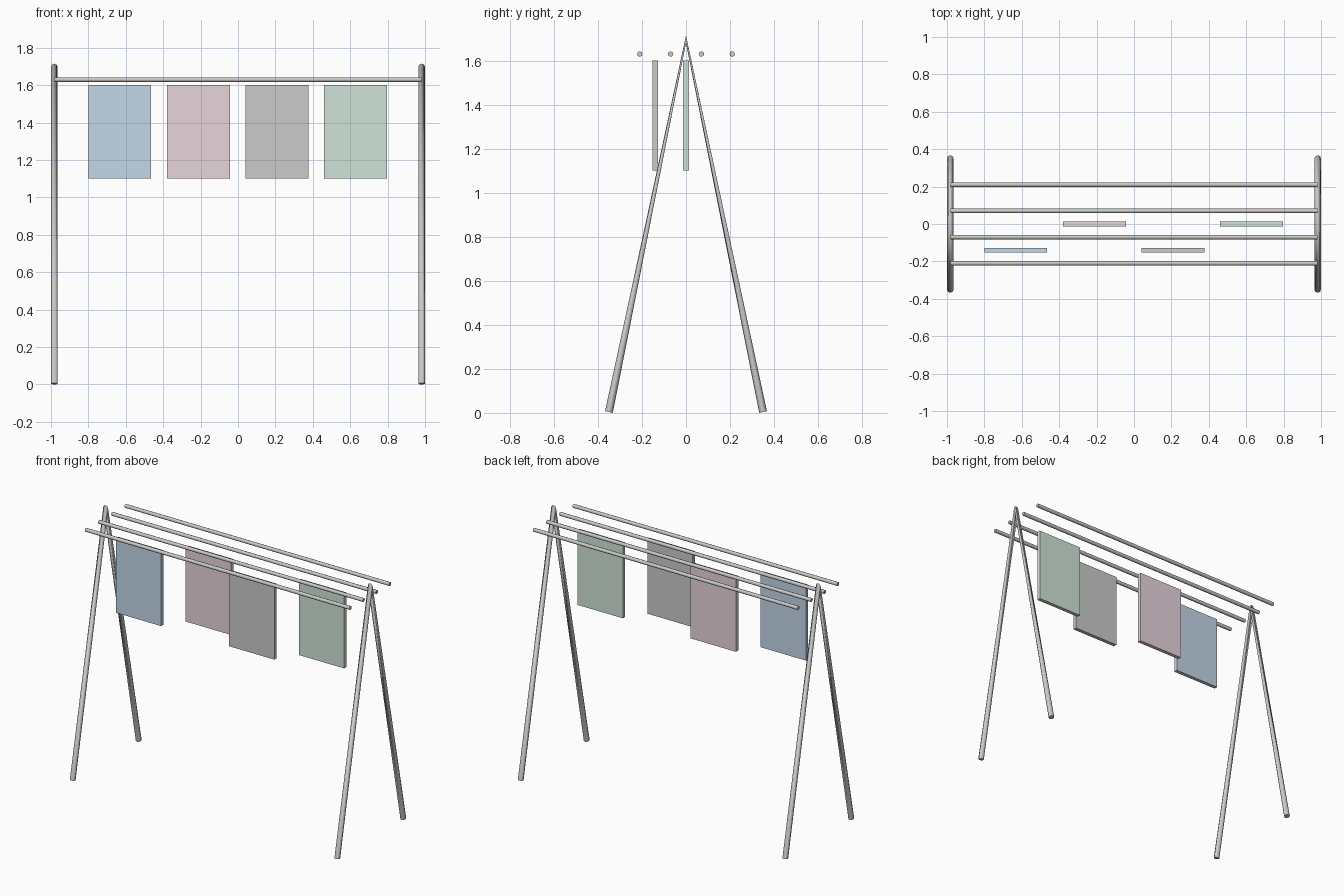
import bpy

if "Cube" in bpy.data.objects:
    bpy.data.objects.remove(bpy.data.objects["Cube"])


def tube(name, points, radius):
    """Octagonal tube swept along a polyline, with closed ends."""
    cu = bpy.data.curves.new(name, 'CURVE')
    cu.dimensions = '3D'
    cu.bevel_depth = radius
    cu.bevel_resolution = 2
    cu.use_fill_caps = True
    sp = cu.splines.new('POLY')
    sp.points.add(len(points) - 1)
    for p, co in zip(sp.points, points):
        p.co = (*co, 1)
    ob = bpy.data.objects.new(name, cu)
    bpy.context.collection.objects.link(ob)
    return ob


def cloth(name, x, y, color):
    """Thin hanging panel, optionally coloured."""
    bpy.ops.mesh.primitive_cube_add(size=1, location=(x, y, 1.35))
    ob = bpy.context.object
    ob.name = name
    ob.scale = (0.336, 0.025, 0.5)
    if color:
        mat = bpy.data.materials.new(name + "_fabric")
        mat.diffuse_color = (*color, 1)
        mat.use_nodes = True
        mat.node_tree.nodes["Principled BSDF"].inputs["Base Color"].default_value = mat.diffuse_color
        ob.data.materials.append(mat)


# A-frame legs at both ends
for side, x in (("left", -0.982), ("right", 0.982)):
    tube(side + "_leg_frame",
         [(x, -0.35, 0.004), (x, 0, 1.697), (x, 0.35, 0.004)], 0.018)

# Four hanging rails
for i in range(4):
    y = -0.21 + 0.14 * i
    tube(f"rail_{i + 1}", [(-0.982, y, 1.63), (0.982, y, 1.63)], 0.0125)

# Hanging cloths, staggered front and middle
colors = [("blue_cloth", (0.55, 0.68, 0.80)), ("pink_cloth", (0.80, 0.66, 0.72)),
          ("grey_cloth", None), ("green_cloth", (0.64, 0.77, 0.69))]
for i, (name, color) in enumerate(colors):
    cloth(name, -0.632 + 0.42 * i, -0.14 if i % 2 == 0 else 0, color)
